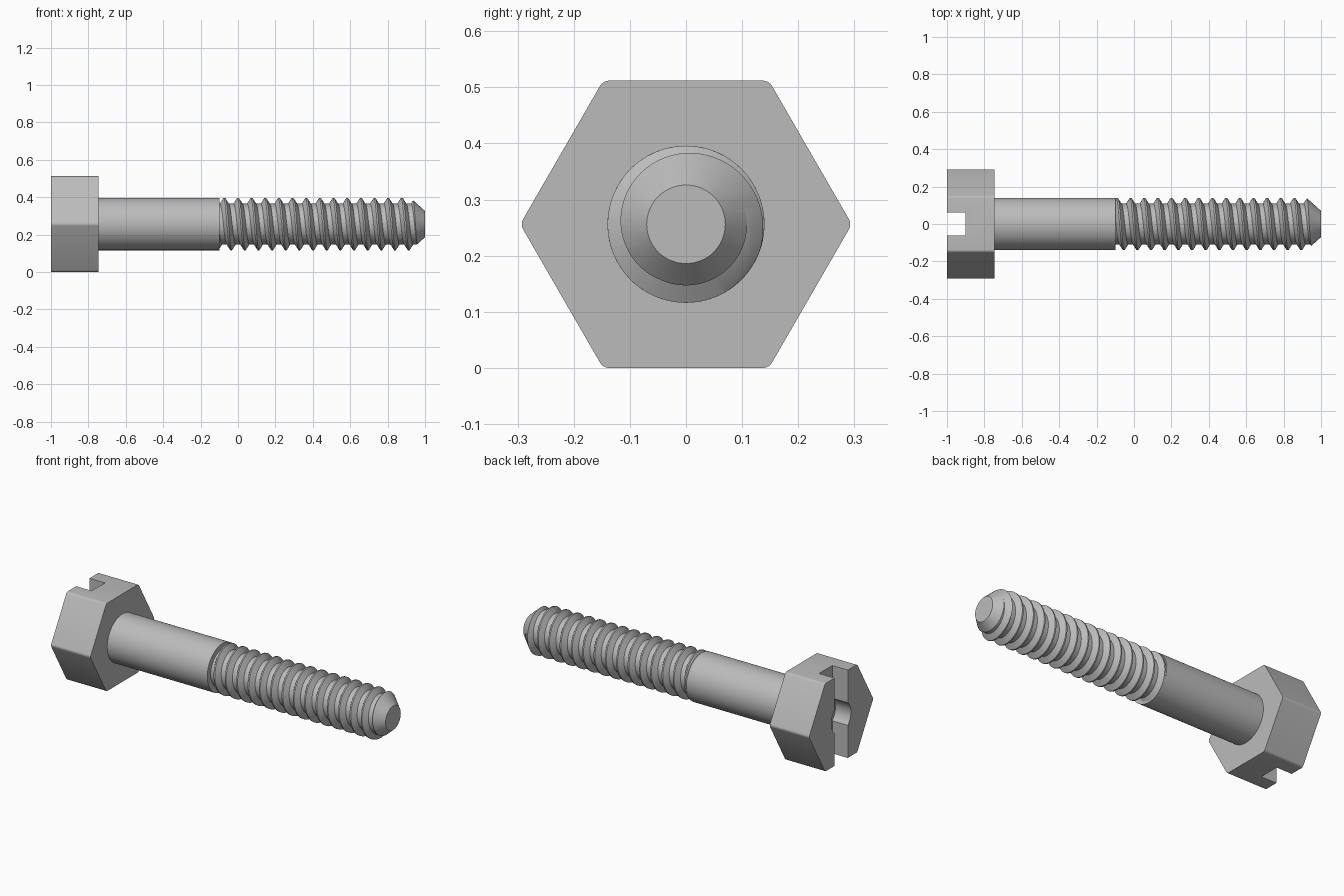
import bpy, bmesh
from math import pi, cos, sin, sqrt, radians

if "Cube" in bpy.data.objects:
    bpy.data.objects.remove(bpy.data.objects["Cube"], do_unlink=True)

AXIS_Z = 0.256          # height of the bolt axis, also half the width across flats
HEAD_X, SHANK_X, TIP_X = -0.745, -0.1, 1.0
MAJOR, MINOR, TIP_R = 0.14, 0.109, 0.07
PITCH, STEPS = 0.073, 48

steel = bpy.data.materials.new("grey steel")
steel.use_nodes = True
steel.diffuse_color = (0.5, 0.5, 0.5, 1)
steel.node_tree.nodes["Principled BSDF"].inputs["Base Color"].default_value = (0.5, 0.5, 0.5, 1)


def finish(bm, name):
    """Turn a bmesh into a named object on the bolt axis."""
    bmesh.ops.recalc_face_normals(bm, faces=bm.faces)
    mesh = bpy.data.meshes.new(name)
    bm.to_mesh(mesh)
    bm.free()
    mesh.materials.append(steel)
    obj = bpy.data.objects.new(name, mesh)
    obj.location.z = AXIS_Z
    bpy.context.collection.objects.link(obj)
    return obj


def lathe(profile, sides):
    """Closed solid of revolution about x from (x, radius) points."""
    bm = bmesh.new()
    rings = [[bm.verts.new((x, r * cos(2 * pi * i / sides), r * sin(2 * pi * i / sides)))
              for i in range(sides)] for x, r in profile]
    for a, b in zip(rings, rings[1:]):
        for i in range(sides):
            j = (i + 1) % sides
            bm.faces.new((a[i], a[j], b[j], b[i]))
    bm.faces.new(rings[0])
    bm.faces.new(rings[-1])
    return bm


def select(obj):
    bpy.ops.object.select_all(action='DESELECT')
    obj.select_set(True)
    bpy.context.view_layer.objects.active = obj


def cut(obj, cutter, operation):
    mod = obj.modifiers.new("cut", 'BOOLEAN')
    mod.operation, mod.object, mod.solver = operation, cutter, 'EXACT'
    select(obj)
    bpy.ops.object.modifier_apply(modifier=mod.name)
    bpy.data.objects.remove(cutter, do_unlink=True)


def smooth(obj, angle=30):
    select(obj)
    bpy.ops.object.shade_smooth_by_angle(angle=radians(angle))


# Hexagonal head with softened corners
bm = lathe([(-1, AXIS_Z * 2 / sqrt(3)), (HEAD_X, AXIS_Z * 2 / sqrt(3))], 6)
corners = [e for e in bm.edges if abs(e.verts[0].co.x - e.verts[1].co.x) > 0.1]
bmesh.ops.bevel(bm, geom=corners, offset=0.01, segments=4, profile=0.5, affect='EDGES')
head = finish(bm, "hex_head")

# Vertical screwdriver slot with a round recess in its middle
bm = bmesh.new()
bmesh.ops.create_cube(bm, size=1)
for v in bm.verts:
    v.co.x = -1.0 + v.co.x * 0.2
    v.co.y *= 0.122
cut(head, finish(bm, "slot_cutter"), 'DIFFERENCE')
cut(head, finish(lathe([(-1.1, 0.09), (-0.9, 0.09)], 48), "recess_cutter"), 'DIFFERENCE')
smooth(head)

# Plain shank
shank = finish(lathe([(HEAD_X - 0.01, MAJOR), (SHANK_X, MAJOR)], 64), "shank")
smooth(shank)

# Right-hand thread: a ridge profile swept along a helix
crest, root = 0.004, 0.013
ridge = [(-PITCH / 2 + root, MINOR), (-crest, MAJOR), (crest, MAJOR), (PITCH / 2 - root, MINOR)]
bm = bmesh.new()
turns_from, turns_to = -4, 17
rows = []
for i in range(turns_from * STEPS, turns_to * STEPS + 1):
    a = 2 * pi * i / STEPS + pi / 2
    rows.append([bm.verts.new((PITCH * i / STEPS + dx, r * cos(a), r * sin(a))) for dx, r in ridge])
for i, (p, q) in enumerate(zip(rows, rows[1:])):
    for k in range(3):
        bm.faces.new((p[k], p[k + 1], q[k + 1], q[k]))
    # Root strip joins this turn to the next one
    if i + STEPS + 1 < len(rows):
        n, m = rows[i + STEPS], rows[i + STEPS + 1]
        bm.faces.new((p[3], n[0], m[0], q[3]))
for x, side in ((SHANK_X - 0.02, -1), (TIP_X + 0.02, 1)):
    bmesh.ops.bisect_plane(bm, geom=bm.verts[:] + bm.edges[:] + bm.faces[:],
                           plane_co=(x, 0, 0), plane_no=(side, 0, 0), clear_outer=True)
    rim = [e for e in bm.edges if e.is_boundary and all(abs(v.co.x - x) < 1e-4 for v in e.verts)]
    bmesh.ops.edgeloop_fill(bm, edges=rim)
thread = finish(bm, "threaded_end")

# Trim the thread square at the shank and chamfered at the tip
stock = lathe([(SHANK_X - 0.005, 0.2), (TIP_X - 0.144, 0.2), (TIP_X, TIP_R)], 64)
cut(thread, finish(stock, "tip_cutter"), 'INTERSECT')
smooth(thread, 25)
